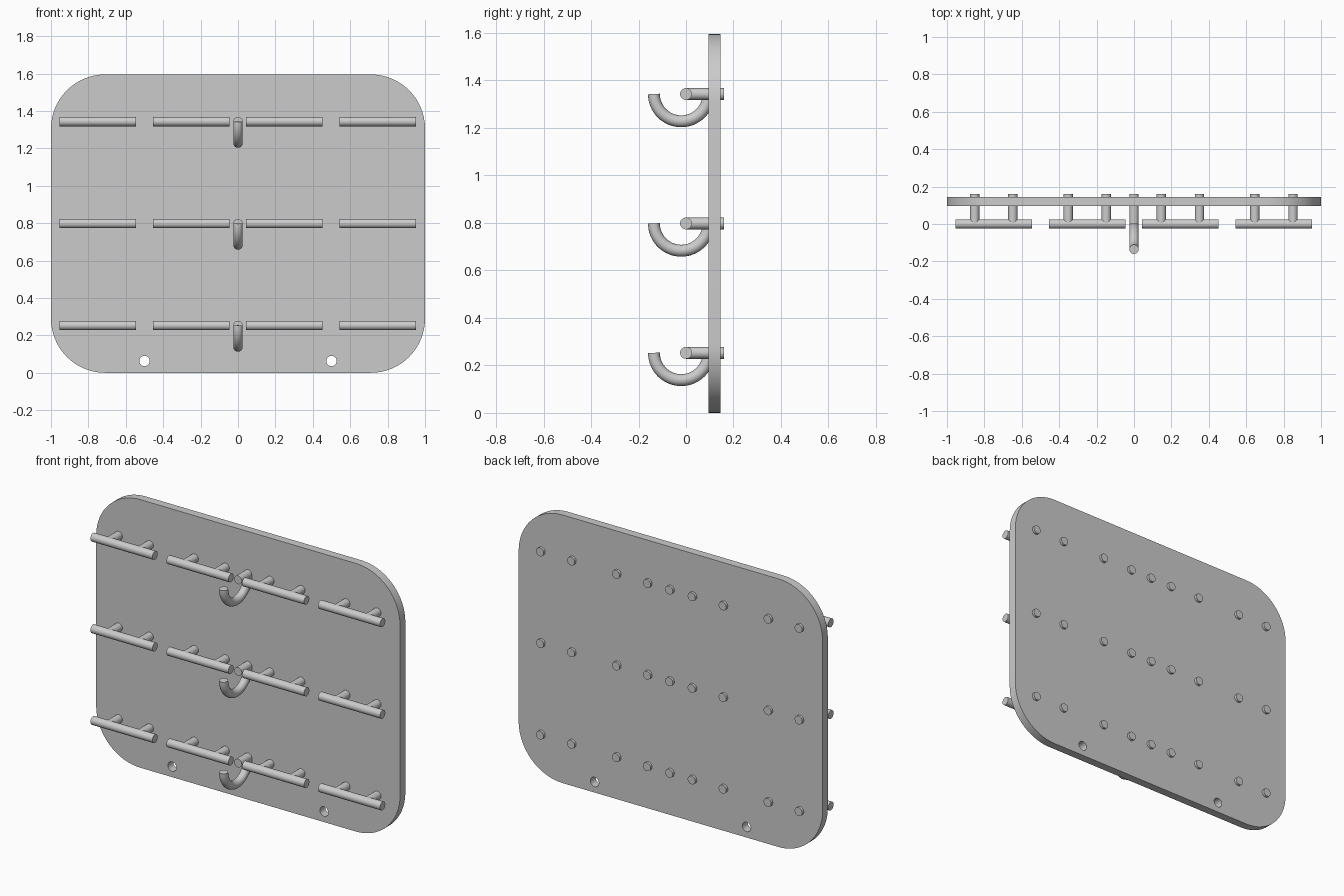
import bpy, math

if "Cube" in bpy.data.objects:
    bpy.data.objects.remove(bpy.data.objects["Cube"])

ROWS = (0.253, 0.798, 1.343)
R = 0.025


def smooth(obj):
    bpy.ops.object.select_all(action='DESELECT')
    obj.select_set(True)
    bpy.context.view_layer.objects.active = obj
    bpy.ops.object.shade_smooth_by_angle()


def curve_object(name, dims):
    curve = bpy.data.curves.new(name, 'CURVE')
    curve.dimensions = dims
    obj = bpy.data.objects.new(name, curve)
    bpy.context.collection.objects.link(obj)
    return obj, curve


def add_spline(curve, points, cyclic):
    s = curve.splines.new('POLY')
    s.points.add(len(points) - 1)
    for p, co in zip(s.points, points):
        p.co = (*co, 1)
    s.use_cyclic_u = cyclic


def to_mesh(obj):
    bpy.ops.object.select_all(action='DESELECT')
    obj.select_set(True)
    bpy.context.view_layer.objects.active = obj
    bpy.ops.object.convert(target='MESH')
    smooth(bpy.context.object)


def arc(cx, cy, r, a0, a1, n):
    return [(cx + r * math.cos(math.radians(a0 + (a1 - a0) * i / n)),
             cy + r * math.sin(math.radians(a0 + (a1 - a0) * i / n)), 0)
            for i in range(n + 1)]


def rod(name, loc, length, rot):
    bpy.ops.mesh.primitive_cylinder_add(vertices=32, radius=R, depth=length,
                                        location=loc, rotation=rot)
    bpy.context.object.name = name
    smooth(bpy.context.object)


# Back plate: rounded rectangle with two mounting holes
plate, c = curve_object("back_plate", '2D')
c.fill_mode = 'BOTH'
c.extrude = 0.025
H, CR = 1.595, 0.29
outline = []
for i, (cx, cz) in enumerate(((1 - CR, H - CR), (CR - 1, H - CR),
                              (CR - 1, CR), (1 - CR, CR))):
    outline += arc(cx, cz, CR, 90 * i, 90 * i + 90, 16)
add_spline(c, outline, True)
for x in (-0.5, 0.5):
    add_spline(c, arc(x, 0.063, 0.028, 0, 360, 32)[:-1], True)
plate.location = (0, 0.12, 0)
plate.rotation_euler = (math.pi / 2, 0, 0)
to_mesh(plate)

for z in ROWS:
    # Horizontal bars, each on two pegs that pass through the plate
    for x in (-0.75, -0.25, 0.248, 0.748):
        rod("bar", (x, 0, z), 0.408, (0, math.pi / 2, 0))
        for dx in (-0.102, 0.102):
            rod("bar_peg", (x + dx, 0.08, z), 0.16, (math.pi / 2, 0, 0))

    # Central hook with its peg
    rod("hook_peg", (0, 0.08, z), 0.16, (math.pi / 2, 0, 0))
    hook, c = curve_object("hook", '3D')
    c.bevel_depth = R
    c.bevel_resolution = 6
    c.use_fill_caps = True
    add_spline(c, [(0, y, h) for y, h, _ in arc(-0.02, z, 0.115, 180, 360, 32)], False)
    to_mesh(hook)
